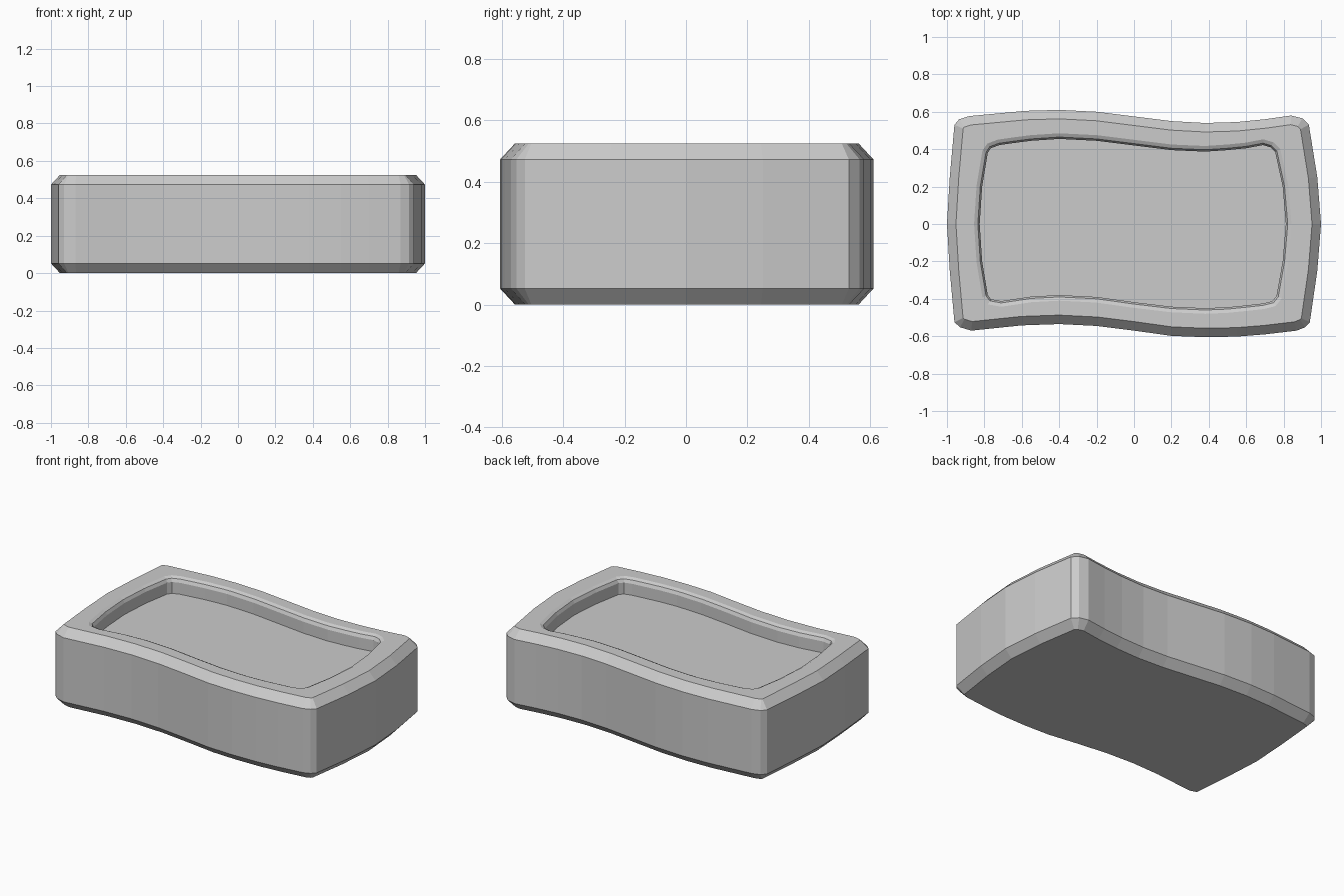
import bpy, bmesh
from mathutils import Vector

if "Cube" in bpy.data.objects:
    bpy.data.objects.remove(bpy.data.objects["Cube"])

# Wavy outlines, clockwise from the middle of the left end (matching counts)
OUTER = [(-1, 0), (-.985, .25), (-.96, .53), (-.935, .56), (-.88, .577),
         (-.74, .59), (-.58, .605), (-.4, .61), (-.2, .6), (0, .575), (.2, .55),
         (.38, .54), (.55, .545), (.7, .56), (.84, .58), (.9, .565), (.935, .53),
         (.98, .25), (1, 0), (.98, -.25), (.94, -.525), (.915, -.552), (.87, -.57),
         (.7, -.59), (.55, -.602), (.38, -.605), (.2, -.598), (0, -.57), (-.2, -.545),
         (-.4, -.535), (-.6, -.542), (-.87, -.57), (-.93, -.552), (-.96, -.525),
         (-.985, -.25)]
POCKET = [(-.825, 0), (-.812, .2), (-.782, .38), (-.765, .405), (-.72, .422),
          (-.65, .432), (-.55, .445), (-.4, .455), (-.2, .445), (0, .42), (.2, .395),
          (.38, .387), (.5, .395), (.6, .405), (.69, .422), (.73, .41), (.755, .385),
          (.795, .2), (.812, 0), (.795, -.2), (.762, -.385), (.74, -.412), (.69, -.425),
          (.6, -.435), (.5, -.445), (.38, -.45), (.2, -.442), (0, -.418), (-.2, -.39),
          (-.4, -.38), (-.55, -.388), (-.71, -.412), (-.765, -.402), (-.782, -.38),
          (-.812, -.2)]


def inset(points, d):
    """Offset a clockwise outline inwards by d (mitred)."""
    result = []
    for i, p in enumerate(points):
        p = Vector(p)
        a = (p - Vector(points[i - 1])).normalized()
        b = (Vector(points[(i + 1) % len(points)]) - p).normalized()
        n = Vector((a.y, -a.x)) + Vector((b.y, -b.x))
        n.normalize()
        result.append(p + n * d / max(.5, n.dot(Vector((a.y, -a.x)))))
    return result


# Stacked sections: base chamfer, side wall, top chamfer, rim, softened lip, pocket
sections = [(inset(OUTER, .048), 0), (OUTER, .052), (OUTER, .473),
            (inset(OUTER, .048), .525), (inset(POCKET, -.03), .525),
            (inset(POCKET, -.01), .515), (POCKET, .495), (POCKET, .42)]
bm = bmesh.new()
rings = [[bm.verts.new((p[0], p[1], z)) for p in pts] for pts, z in sections]
for low, high in zip(rings, rings[1:]):
    for i in range(len(low)):
        bm.faces.new((low[i - 1], low[i], high[i], high[i - 1]))
bm.faces.new(rings[0])
bm.faces.new(rings[-1])
bmesh.ops.recalc_face_normals(bm, faces=bm.faces)

mesh = bpy.data.meshes.new("wavy_tray")
bm.to_mesh(mesh)
bm.free()
tray = bpy.data.objects.new("wavy_tray", mesh)
bpy.context.collection.objects.link(tray)
